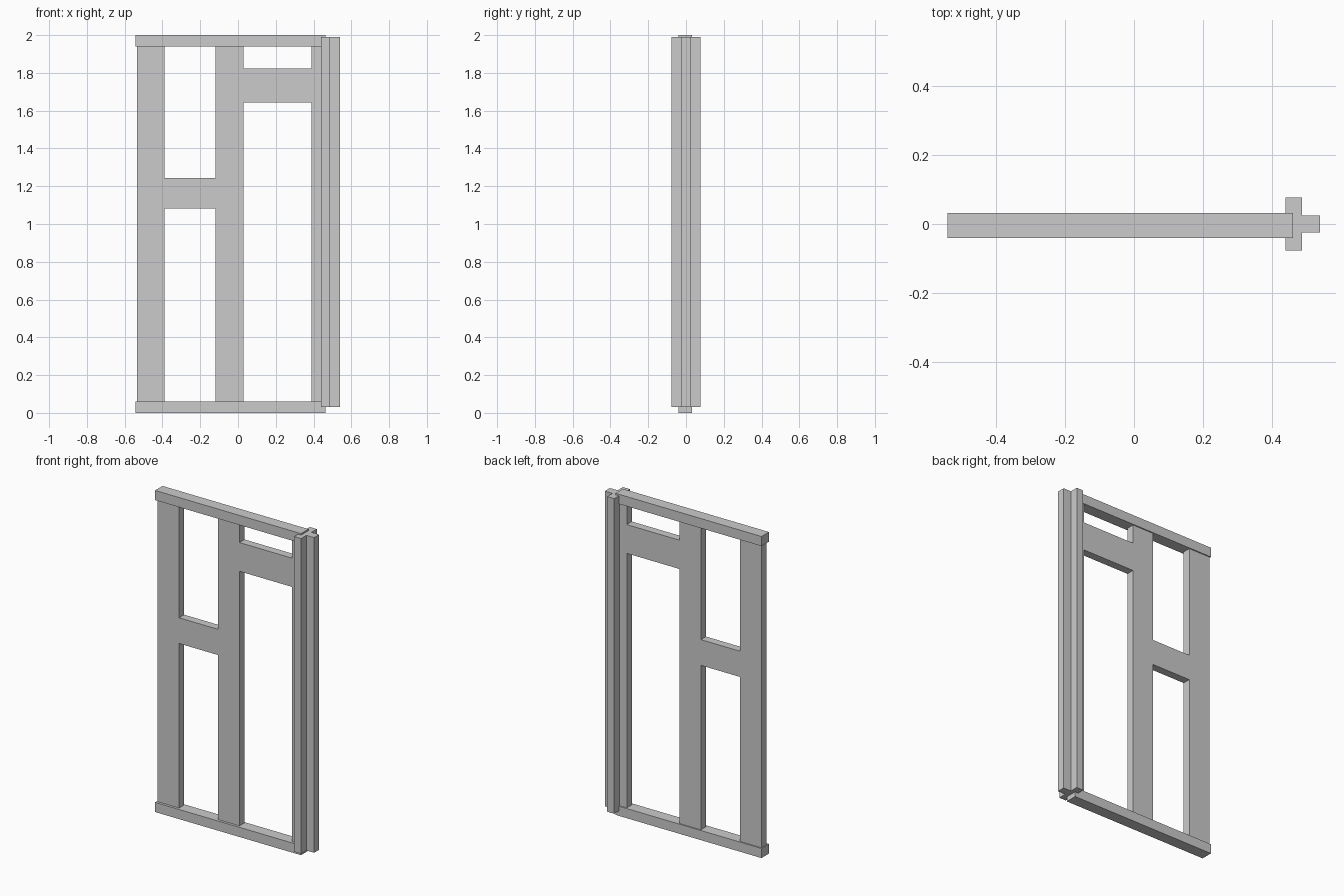
import bpy, bmesh, math
from itertools import product

if "Cube" in bpy.data.objects:
    bpy.data.objects.remove(bpy.data.objects["Cube"])


def finish(bm, name):
    bmesh.ops.recalc_face_normals(bm, faces=bm.faces[:])
    mesh = bpy.data.meshes.new(name)
    bm.to_mesh(mesh)
    bm.free()
    obj = bpy.data.objects.new(name, mesh)
    bpy.context.collection.objects.link(obj)
    return obj


def box(name, lo, hi):
    bm = bmesh.new()
    bmesh.ops.create_cube(bm, size=1)
    for v in bm.verts:
        v.co = [(a + b) / 2 + c * (b - a) for a, b, c in zip(lo, hi, v.co)]
    return finish(bm, name)


def block_skin(name, grid, filled):
    """One welded skin around the filled cells of an uneven 3D grid."""
    bm = bmesh.new()
    verts = {}

    def vert(key):
        if key not in verts:
            verts[key] = bm.verts.new([grid[a][key[a]] for a in range(3)])
        return verts[key]

    for cell in filled:
        for axis, side in product(range(3), (0, 1)):
            near = list(cell)
            near[axis] += 2 * side - 1
            if tuple(near) in filled:
                continue
            u, w = [a for a in range(3) if a != axis]
            loop = []
            for du, dw in ((0, 0), (1, 0), (1, 1), (0, 1)):
                key = list(cell)
                key[axis] += side
                key[u] += du
                key[w] += dw
                loop.append(vert(tuple(key)))
            bm.faces.new(loop)
    bmesh.ops.recalc_face_normals(bm, faces=bm.faces[:])
    bmesh.ops.dissolve_limit(bm, angle_limit=math.radians(1),
                             verts=bm.verts[:], edges=bm.edges[:])
    return finish(bm, name)


# Grid lines of the stiles, cross bars and cross-shaped post
xs = (-0.536, -0.388, -0.12, 0.028, 0.39, 0.44, 0.488, 0.541)
ys = (-0.077, -0.025, 0.025, 0.077)
zs = (0.03, 1.083, 1.243, 1.643, 1.822, 1.99)

# Two stiles and the web of the post run full height
filled = {(c, 1, r) for c in (0, 2, 4, 5, 6) for r in range(5)}
# Short cross bar on the left, higher one on the right
filled |= {(1, 1, 1), (3, 1, 3)}
# Front and back arms of the post
filled |= {(5, d, r) for d in (0, 2) for r in range(5)}
block_skin("stiles_and_post", (xs, ys, zs), filled)

# Rails capping the frame
for name, z in (("bottom_rail", 0.0), ("top_rail", 1.94)):
    box(name, (-0.542, -0.041, z), (0.462, 0.032, z + 0.06))
